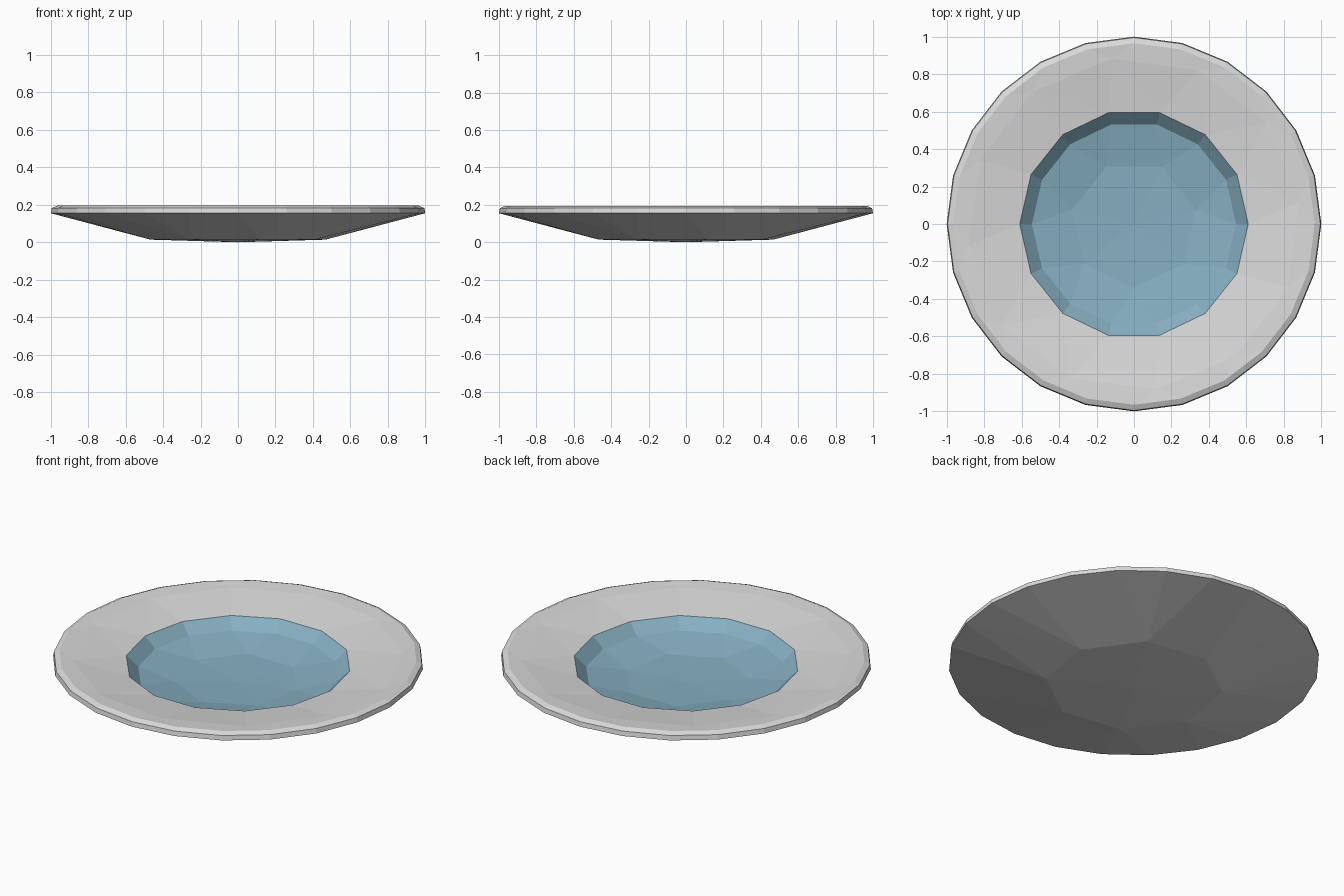
import bpy, bmesh, math

if "Cube" in bpy.data.objects:
    bpy.data.objects.remove(bpy.data.objects["Cube"])


def material(name, rgb):
    m = bpy.data.materials.new(name)
    m.diffuse_color = (*rgb, 1)
    m.use_nodes = True
    m.node_tree.nodes["Principled BSDF"].inputs["Base Color"].default_value = m.diffuse_color
    return m


def ring(bm, r, z, n, phase=0.0):
    if r == 0:
        return [bm.verts.new((0, 0, z))]
    return [bm.verts.new((r * math.cos(2 * math.pi * (i + phase) / n),
                          r * math.sin(2 * math.pi * (i + phase) / n), z))
            for i in range(n)]


def zip_rings(bm, a, b, pa, pb):
    """Triangle strip between two rings that may have different side counts."""
    na, nb = len(a), len(b)
    ta, tb = (na if na > 1 else 0), (nb if nb > 1 else 0)
    i = j = 0
    while i < ta or j < tb:
        ahead_a = (i + 0.5 + pa) / na if i < ta else 9
        ahead_b = (j + 0.5 + pb) / nb if j < tb else 9
        if ahead_a <= ahead_b:
            bm.faces.new((a[i % na], a[(i + 1) % na], b[j % nb]))
            i += 1
        else:
            bm.faces.new((a[i % na], b[(j + 1) % nb], b[j % nb]))
            j += 1


def faceted_lathe(name, profile, mat):
    """Profile entries: radius, height, sides, phase."""
    bm = bmesh.new()
    rings = [ring(bm, *p) for p in profile]
    for k in range(len(rings) - 1):
        zip_rings(bm, rings[k], rings[k + 1], profile[k][3], profile[k + 1][3])
    bm.normal_update()
    me = bpy.data.meshes.new(name)
    bm.to_mesh(me)
    bm.free()
    me.materials.append(mat)
    ob = bpy.data.objects.new(name, me)
    bpy.context.collection.objects.link(ob)
    return ob


white = material("off white glaze", (0.70, 0.70, 0.70))
blue = material("dusty blue glaze", (0.24, 0.43, 0.54))

# Underside, outer edge and flat rim of the plate
faceted_lathe("plate_body", [
    (0, 0.0, 1, 0),
    (0.48, 0.014, 8, 0.3),
    (1.0, 0.155, 24, 0),
    (0.995, 0.182, 24, 0),
    (0.965, 0.195, 24, 0),
    (0.89, 0.188, 12, 0.25),
    (0.61, 0.15, 14, 0.0),
], white)

# Coloured hollow in the middle (sits on the rim's inner edge)
faceted_lathe("plate_well", [
    (0.61, 0.15, 14, 0.0),
    (0.545, 0.09, 14, 0.0),
    (0.34, 0.05, 7, 0.25),
    (0, 0.04, 1, 0),
], blue)
